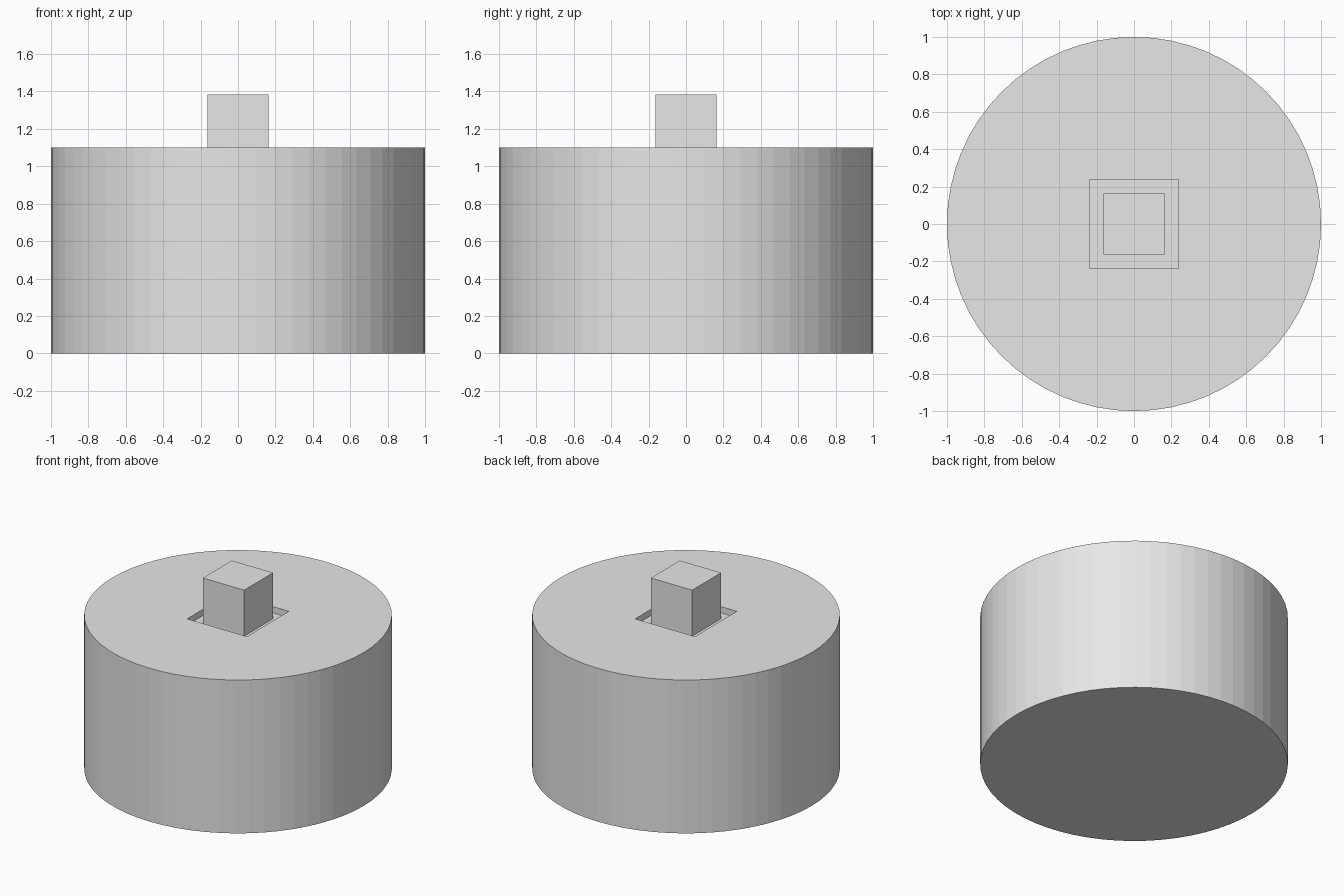
import bpy

cube = bpy.data.objects.get("Cube")
if cube:
    bpy.data.objects.remove(cube, do_unlink=True)

BODY_TOP = 1.10
SOCKET_FLOOR = 1.055
PEG_TOP = 1.385

grey = bpy.data.materials.new("light_grey")
grey.use_nodes = True
grey.diffuse_color = (0.8, 0.8, 0.8, 1)
grey.node_tree.nodes["Principled BSDF"].inputs["Base Color"].default_value = (0.8, 0.8, 0.8, 1)


def block(name, width, bottom, top):
    """Square block centred on the vertical axis."""
    bpy.ops.mesh.primitive_cube_add(size=1, location=(0, 0, (bottom + top) / 2))
    obj = bpy.context.object
    obj.name = name
    obj.scale = (width, width, top - bottom)
    bpy.ops.object.transform_apply(location=False, rotation=False, scale=True)
    obj.data.materials.append(grey)
    return obj


# Round body
bpy.ops.mesh.primitive_cylinder_add(vertices=64, radius=1, depth=BODY_TOP,
                                    location=(0, 0, BODY_TOP / 2))
body = bpy.context.object
body.name = "round_body"
body.data.materials.append(grey)

# Shallow square socket cut into the top
cutter = block("socket_cutter", 0.475, SOCKET_FLOOR, BODY_TOP + 0.2)
cutter.hide_render = True
cut = body.modifiers.new("socket", "BOOLEAN")
cut.operation = "DIFFERENCE"
cut.solver = "EXACT"
cut.object = cutter
bpy.context.view_layer.objects.active = body
bpy.ops.object.modifier_apply(modifier=cut.name)
bpy.data.objects.remove(cutter, do_unlink=True)

# Square peg standing in the socket
block("square_peg", 0.328, SOCKET_FLOOR, PEG_TOP)
